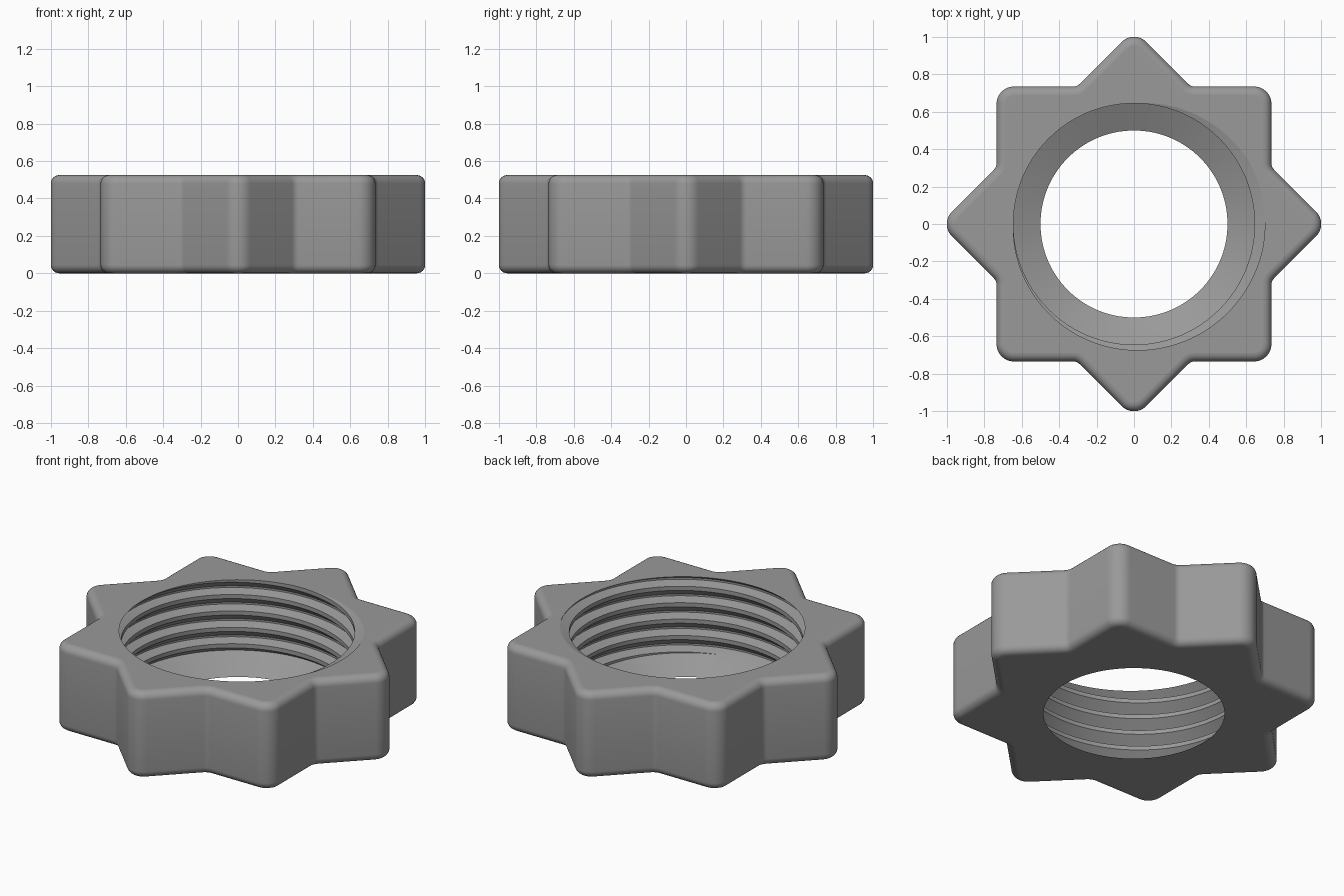
import bpy, bmesh, math
from mathutils import Vector

cube = bpy.data.objects.get("Cube")
if cube:
    bpy.data.objects.remove(cube)

HEIGHT, FLAT, TIP_R, VALLEY_R, EDGE_R = 0.525, 0.735, 0.093, 0.05, 0.045
MINOR, MAJOR, PITCH, SEAT_Z, SEAT_R = 0.645, 0.70, 0.1, 0.08, 0.5
COLS = 120


def polar(radius, angle, z=0.0):
    return Vector((radius * math.cos(angle), radius * math.sin(angle), z))


def star_outline(inset, z):
    """Eight-pointed star with rounded tips and valleys, shrunk by inset."""
    pts = []
    for k in range(8):
        a = k * math.pi / 4
        tip = polar((FLAT - TIP_R) * math.sqrt(2), a, z)
        for i in range(9):
            pts.append(tip + polar(TIP_R - inset, a + (i / 4 - 1) * math.pi / 4))
        valley = polar((FLAT + VALLEY_R) / math.cos(math.pi / 8), a + math.pi / 8, z)
        for i in range(5):
            pts.append(valley - polar(VALLEY_R + inset, a + (1 - i / 4) * math.pi / 4))
    return pts


def add_loop(bm, pts):
    return [bm.verts.new(p) for p in pts]


def bridge(bm, low, high):
    n = len(low)
    for i in range(n):
        j = (i + 1) % n
        bm.faces.new((low[i], low[j], high[j], high[i]))


bm = bmesh.new()

# Star-shaped outer wall with rounded rims
steps = [i * math.pi / 12 for i in range(7)]
rim = [(EDGE_R * (1 - math.sin(t)), EDGE_R * (1 - math.cos(t))) for t in steps]
section = rim[::-1]
section = [(d, z) for d, z in rim] + [(d, HEIGHT - z) for d, z in reversed(rim)]
loops = [add_loop(bm, star_outline(d, z)) for d, z in section]
for low, high in zip(loops, loops[1:]):
    bridge(bm, low, high)

# Thread profile: position along one pitch and radius
PROFILE = [(0.0, MINOR), (0.17, MAJOR), (0.28, MAJOR), (0.75, MINOR), (1.0, MINOR)]


def thread_radius(u):
    u %= 1.0
    for (u0, r0), (u1, r1) in zip(PROFILE, PROFILE[1:]):
        if u <= u1:
            return r0 + (r1 - r0) * (u - u0) / (u1 - u0)


# Internal thread: helical rows clipped to the seat and the top face
rows = []
for turn in range(-7, 2):
    for u, r in PROFILE[:-1]:
        row = []
        for c in range(COLS + 1):
            shift = c / COLS - 0.25
            z = HEIGHT + PITCH * (turn + u + shift)
            zc = min(max(z, SEAT_Z), HEIGHT)
            radius = r if z == zc else thread_radius((zc - HEIGHT) / PITCH - shift)
            row.append(bm.verts.new(polar(radius, 2 * math.pi * c / COLS, zc)))
        rows.append(row)
for a, b in zip(rows, rows[1:]):
    for c in range(COLS):
        quad = (a[c], b[c], b[c + 1], a[c + 1])
        if max(v.co.z for v in quad) - min(v.co.z for v in quad) > 1e-6:
            bm.faces.new(quad)

# Conical seat below the thread
seat = add_loop(bm, [polar(SEAT_R, 2 * math.pi * c / COLS) for c in range(COLS)])
bridge(bm, rows[0][:COLS], seat)
bmesh.ops.remove_doubles(bm, verts=bm.verts, dist=1e-5)
bmesh.ops.delete(bm, geom=[v for v in bm.verts if not v.link_faces], context='VERTS')

# Flat top and bottom faces around the hole
for level in (0.0, HEIGHT):
    edges = [e for e in bm.edges if e.is_boundary
             and all(abs(v.co.z - level) < 1e-5 for v in e.verts)]
    for e in edges:
        e.smooth = False
    bmesh.ops.triangle_fill(bm, edges=edges, use_beauty=True,
                            normal=(0, 0, 1 if level else -1))
bmesh.ops.recalc_face_normals(bm, faces=bm.faces)

mesh = bpy.data.meshes.new("star_nut")
bm.to_mesh(mesh)
bm.free()
nut = bpy.data.objects.new("star_nut", mesh)
bpy.context.collection.objects.link(nut)

# Plain grey material
GREY = (0.32, 0.32, 0.32, 1)
mat = bpy.data.materials.new("grey")
mat.use_nodes = True
mat.diffuse_color = GREY
mat.node_tree.nodes["Principled BSDF"].inputs["Base Color"].default_value = GREY
mesh.materials.append(mat)

bpy.context.view_layer.objects.active = nut
nut.select_set(True)
bpy.ops.object.shade_smooth_by_angle(angle=math.radians(30), keep_sharp_edges=True)
